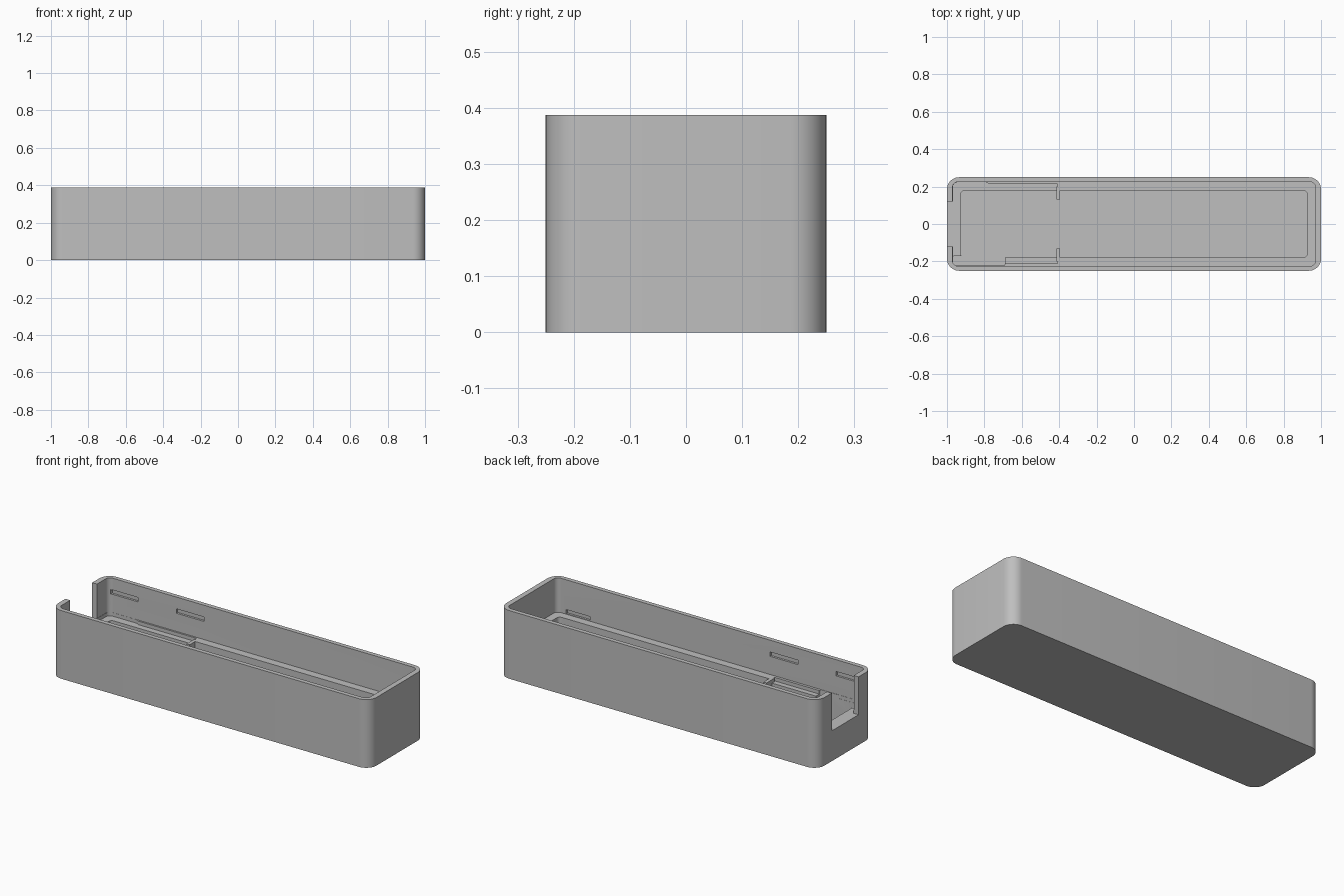
import bpy
import bmesh
from math import cos, sin, pi, radians

if "Cube" in bpy.data.objects:
    bpy.data.objects.remove(bpy.data.objects["Cube"])

grey = bpy.data.materials.new("plain_grey")
grey.use_nodes = True
GREY = (0.52, 0.52, 0.52, 1)
grey.diffuse_color = GREY
grey.node_tree.nodes["Principled BSDF"].inputs["Base Color"].default_value = GREY

HEIGHT = 0.387
FLOOR = 0.03
LEDGE = 0.192       # main ledge inside the walls
LOW_LEDGE = 0.172   # lowered ledge at the open end
ABOVE = 0.5         # cutters reach past the rim


def prism(name, x, y, z, radius=0.0, steps=10):
    """Upright block spanning the x, y and z ranges, with rounded vertical edges."""
    bm = bmesh.new()
    ring = []
    corners = [(x[1], y[1], 1, 1), (x[0], y[1], -1, 1),
               (x[0], y[0], -1, -1), (x[1], y[0], 1, -1)]
    for i, (cx, cy, sx, sy) in enumerate(corners):
        if radius == 0:
            ring.append(bm.verts.new((cx, cy, z[0])))
            continue
        for k in range(steps + 1):
            a = (i + k / steps) * pi / 2
            ring.append(bm.verts.new((cx - sx * radius + radius * cos(a),
                                      cy - sy * radius + radius * sin(a), z[0])))
    base = bm.faces.new(ring)
    top = bmesh.ops.extrude_face_region(bm, geom=[base])
    moved = [v for v in top["geom"] if isinstance(v, bmesh.types.BMVert)]
    bmesh.ops.translate(bm, verts=moved, vec=(0, 0, z[1] - z[0]))
    bmesh.ops.recalc_face_normals(bm, faces=bm.faces)
    mesh = bpy.data.meshes.new(name)
    bm.to_mesh(mesh)
    bm.free()
    mesh.materials.append(grey)
    obj = bpy.data.objects.new(name, mesh)
    bpy.context.collection.objects.link(obj)
    return obj


def combine(body, other, operation):
    """Apply a boolean to the body and discard the helper."""
    mod = body.modifiers.new("boolean", "BOOLEAN")
    mod.operation = operation
    mod.solver = "EXACT"
    mod.object = other
    bpy.context.view_layer.update()
    graph = bpy.context.evaluated_depsgraph_get()
    mesh = bpy.data.meshes.new_from_object(body.evaluated_get(graph))
    body.modifiers.clear()
    body.data = mesh
    bpy.data.objects.remove(other)


case = prism("case", (-1, 1), (-0.25, 0.25), (0, HEIGHT), 0.065)

# Upper cavity, deep pocket, open end and lowered ledge
cuts = [
    prism("cavity", (-0.97, 0.97), (-0.225, 0.225), (LEDGE, ABOVE), 0.028),
    prism("pocket", (-0.925, 0.925), (-0.18, 0.18), (FLOOR, ABOVE), 0.02),
    prism("end_notch", (-1.1, -0.9), (-0.12, 0.12), (LOW_LEDGE, ABOVE)),
    prism("low_end", (-0.969, -0.77), (-0.224, 0.224), (LOW_LEDGE, ABOVE - 0.05), 0.028),
    prism("low_sides", (-0.9, -0.41), (-0.21, 0.215), (LOW_LEDGE, LEDGE + 0.02)),
    prism("corner_well", (-0.968, -0.69), (-0.223, -0.17), (FLOOR, LEDGE + 0.03), 0.01),
]

# Shallow snap slots on both long inner walls
for side in (-1, 1):
    y = sorted((side * 0.215, side * 0.237))
    for x, z in (((-0.955, -0.785), (0.295, 0.32)),
                 ((-0.545, -0.37), (0.295, 0.32)),
                 ((0.76, 0.91), (0.195, 0.218))):
        cuts.append(prism("slot", x, y, z))

for cutter in cuts:
    combine(case, cutter, "DIFFERENCE")

# Pair of ribs across the pocket
for side in (-1, 1):
    y = sorted((side * 0.13, side * 0.2))
    combine(case, prism("rib", (-0.415, -0.395), y, (FLOOR - 0.01, LEDGE)), "UNION")

case.name = "open_case"
for obj in bpy.context.selected_objects:
    obj.select_set(False)
case.select_set(True)
bpy.context.view_layer.objects.active = case
bpy.ops.object.shade_smooth_by_angle(angle=radians(30))
